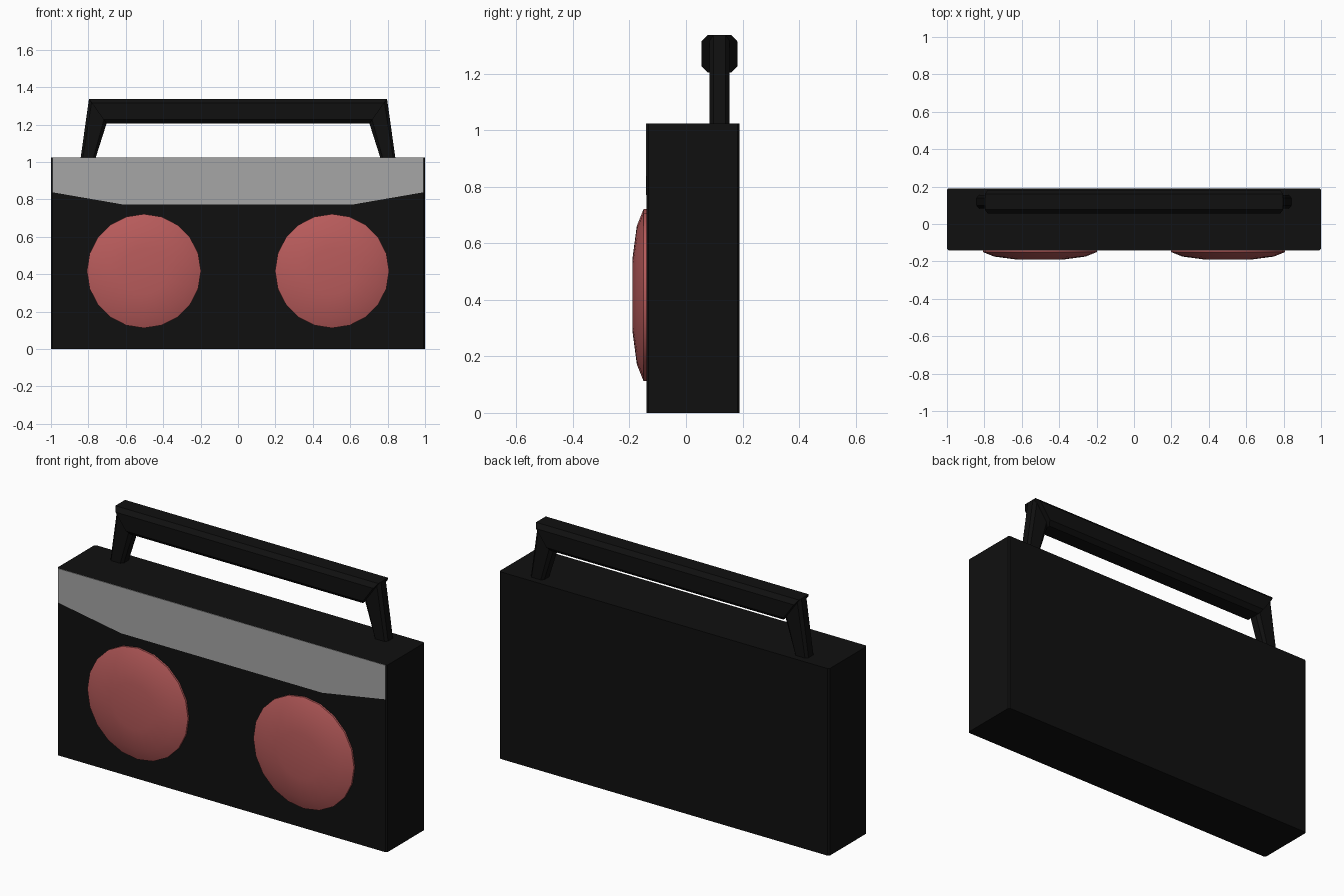
import bpy, bmesh, math
from mathutils import Vector, Matrix

cube = bpy.data.objects.get("Cube")
if cube:
    bpy.data.objects.remove(cube, do_unlink=True)


def material(name, rgb):
    mat = bpy.data.materials.new(name)
    mat.use_nodes = True
    mat.diffuse_color = (*rgb, 1)
    mat.node_tree.nodes["Principled BSDF"].inputs["Base Color"].default_value = (*rgb, 1)
    return mat


black = material("black plastic", (0.005, 0.005, 0.005))
grey = material("grey panel", (0.38, 0.38, 0.38))
red = material("red speaker", (0.48, 0.105, 0.105))


def finish(name, bm, mat, angle=None):
    bmesh.ops.recalc_face_normals(bm, faces=bm.faces)
    mesh = bpy.data.meshes.new(name)
    bm.to_mesh(mesh)
    bm.free()
    mesh.materials.append(mat)
    obj = bpy.data.objects.new(name, mesh)
    bpy.context.collection.objects.link(obj)
    if angle:
        bpy.ops.object.select_all(action="DESELECT")
        obj.select_set(True)
        bpy.context.view_layer.objects.active = obj
        bpy.ops.object.shade_smooth_by_angle(angle=math.radians(angle))
    return obj


def loft(name, rings, mat, angle=None):
    """Skin a row of equal rings and cap both ends."""
    bm = bmesh.new()
    rows = [[bm.verts.new(p) for p in ring] for ring in rings]
    n = len(rows[0])
    for a, b in zip(rows, rows[1:]):
        for i in range(n):
            j = (i + 1) % n
            bm.faces.new((a[i], a[j], b[j], b[i]))
    bm.faces.new(rows[0])
    bm.faces.new(rows[-1])
    return finish(name, bm, mat, angle)


def octagon(chamfer_u, chamfer_v):
    """Chamfered unit square in (u, v), each from 0 to 1."""
    a, b = chamfer_u, chamfer_v
    return [(a, 0), (1 - a, 0), (1, b), (1, 1 - b), (1 - a, 1), (a, 1), (0, 1 - b), (0, b)]


# Case with finely bevelled edges
bm = bmesh.new()
bmesh.ops.create_cube(bm, size=1, matrix=Matrix.Translation((0, 0.025, 0.5125))
                      @ Matrix.Diagonal((2, 0.33, 1.025, 1)))
upright = [e for e in bm.edges if abs(e.verts[0].co.z - e.verts[1].co.z) > 0.5]
bmesh.ops.bevel(bm, geom=upright, offset=0.008, segments=1, affect="EDGES")
finish("case", bm, black)

# Front panel plate with a tapered lower edge
outline = [(-0.992, 1.025), (-0.992, 0.838), (-0.61, 0.772),
           (0.61, 0.772), (0.992, 0.838), (0.992, 1.025)]
loft("front_panel", [[(x, y, z) for x, z in outline] for y in (-0.139, -0.142)], grey)

# Handle bar with mitred ends
bar_low, bar_high, end_low, end_high = 1.205, 1.337, 0.703, 0.797
rings = []
for side in (-1, 1):
    rings.append([(side * (end_low + (end_high - end_low) * v),
                   0.055 + 0.127 * u,
                   bar_low + (bar_high - bar_low) * v) for u, v in octagon(0.17, 0.17)])
loft("handle_bar", rings, black)

# Handle legs, leaning inwards up to the mitre
for side, label in ((1, "left"), (-1, "right")):
    rings = []
    for inner, outer in (((0.765, 1.01), (0.843, 1.01)),
                         ((end_low, bar_low), (end_high, bar_high))):
        p, q = Vector(inner), Vector(outer)
        ring = []
        for u, v in octagon(0.15, 0.2):
            c = p.lerp(q, u)
            ring.append((side * c.x, 0.084 + 0.07 * v, c.y))
        rings.append(ring)
    loft(label + "_handle_leg", rings, black)

# Domed speakers with a flat centre
profile = [(0.305, -0.13), (0.305, -0.15), (0.245, -0.174), (0.125, -0.19)]
sides = 20
for side, label in ((1, "left"), (-1, "right")):
    rings = [[(side * 0.503 + r * math.cos(math.tau * i / sides), y,
               0.417 + r * math.sin(math.tau * i / sides)) for i in range(sides)]
             for r, y in profile]
    loft(label + "_speaker", rings, red, 40)
